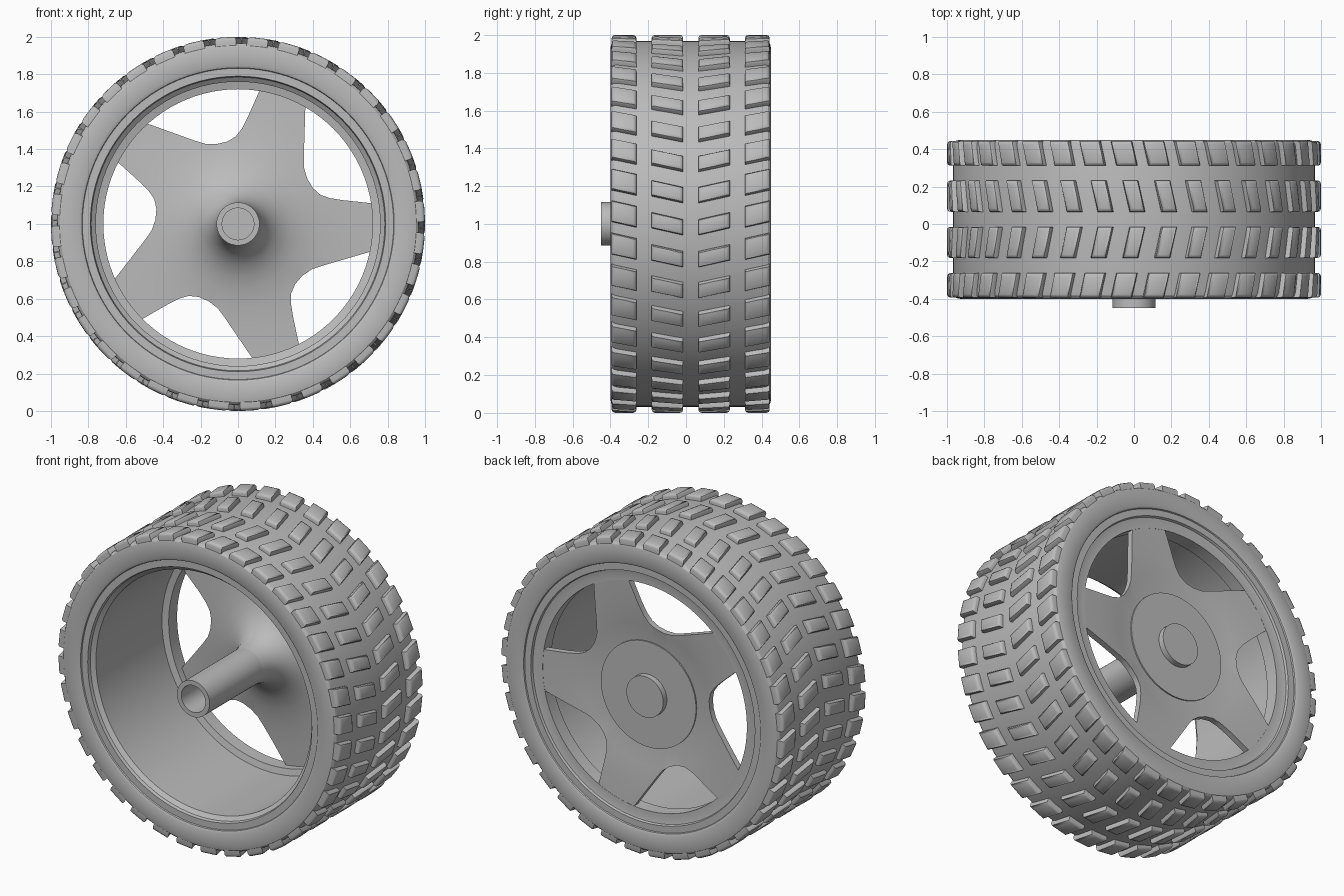
import bpy
import bmesh
from math import cos, sin, pi, radians

if "Cube" in bpy.data.objects:
    bpy.data.objects.remove(bpy.data.objects["Cube"])

grey = bpy.data.materials.new("plain_grey")
grey.use_nodes = True
grey.diffuse_color = (0.5, 0.5, 0.5, 1)
grey.node_tree.nodes["Principled BSDF"].inputs["Base Color"].default_value = (0.5, 0.5, 0.5, 1)

MID = 0.025   # middle of the tyre width
AXLE = 1.0    # axle height


def polar(r, a, y):
    return (r * cos(a), y, AXLE + r * sin(a))


def finish(name, bm):
    bmesh.ops.remove_doubles(bm, verts=bm.verts, dist=1e-5)
    bmesh.ops.recalc_face_normals(bm, faces=bm.faces)
    mesh = bpy.data.meshes.new(name)
    bm.to_mesh(mesh)
    bm.free()
    mesh.materials.append(grey)
    ob = bpy.data.objects.new(name, mesh)
    bpy.context.collection.objects.link(ob)
    return ob


def smooth(ob, angle=30):
    bpy.ops.object.select_all(action='DESELECT')
    ob.select_set(True)
    bpy.context.view_layer.objects.active = ob
    bpy.ops.object.shade_smooth_by_angle(angle=radians(angle))


def lathe(name, profile, closed=True, steps=96):
    """Spin (radius, y) points around the axle."""
    bm = bmesh.new()
    rings = [[bm.verts.new(polar(r, 2 * pi * i / steps, y)) for r, y in profile]
             for i in range(steps)]
    n = len(profile)
    for i in range(steps):
        a, b = rings[i], rings[(i + 1) % steps]
        for j in range(n if closed else n - 1):
            k = (j + 1) % n
            bm.faces.new((a[j], a[k], b[k], b[j]))
    return finish(name, bm)


def mirrored(half):
    return half + [(r, 2 * MID - y) for r, y in reversed(half)]


# Tyre carcass
smooth(lathe("tyre", mirrored([(0.8, -0.375), (0.83, -0.38), (0.835, -0.393), (0.85, -0.4),
                               (0.93, -0.4), (0.952, -0.395), (0.964, -0.383),
                               (0.968, -0.365)])))

# Rim barrel with lips and the inner ring that carries the spokes
smooth(lathe("rim", [(0.81, -0.385), (0.79, -0.385), (0.785, -0.365), (0.76, -0.345),
                     (0.76, 0.32), (0.72, 0.33), (0.72, 0.415), (0.76, 0.415),
                     (0.785, 0.42), (0.79, 0.435), (0.81, 0.435)]), 25)
for name, y, s in (("front_lip", -0.385, 1), ("back_lip", 0.435, -1)):
    smooth(lathe(name, [(0.79, y), (0.833, y), (0.833, y + s * 0.03), (0.79, y + s * 0.03)]))

# Flared spoke dish, with five swept windows cut out
dish = lathe("spokes", [(0, 0.06), (0.113, 0.06), (0.118, 0.12), (0.135, 0.18), (0.17, 0.235),
                        (0.22, 0.28), (0.28, 0.312), (0.35, 0.335), (0.45, 0.354),
                        (0.58, 0.367), (0.74, 0.375), (0.74, 0.415), (0.6, 0.407),
                        (0.45, 0.392), (0.335, 0.37), (0, 0.37)], closed=False)
window = [(0.365, 0.8), (0.36, 0.62), (0.352, 0.36), (0.353, 0.3), (0.37, 0.242),
          (0.4, 0.192), (0.44, 0.156), (0.49, 0.138), (0.56, 0.127), (0.72, 0.11),
          (0.88, 0.095), (0.8, 0.55)]
bm = bmesh.new()
for i in range(5):
    a = i * 2 * pi / 5
    pts = [(x * cos(a) - z * sin(a), AXLE + x * sin(a) + z * cos(a)) for x, z in window]
    front, back = [[bm.verts.new((x, y, z)) for x, z in pts] for y in (0.0, 0.6)]
    bm.faces.new(front)
    bm.faces.new(list(reversed(back)))
    for j in range(len(pts)):
        k = (j + 1) % len(pts)
        bm.faces.new((front[j], back[j], back[k], front[k]))
cutter = finish("window_cutter", bm)
cutter.hide_render = True
cut = dish.modifiers.new("windows", 'BOOLEAN')
cut.operation = 'DIFFERENCE'
cut.solver = 'EXACT'
cut.object = cutter
bpy.context.view_layer.objects.active = dish
bpy.ops.object.modifier_apply(modifier=cut.name)
bpy.data.objects.remove(cutter)
smooth(dish)

# Hollow axle shaft, back cap and boss
smooth(lathe("axle_shaft", [(0, -0.1), (0.085, -0.1), (0.085, -0.45), (0.115, -0.45),
                            (0.115, 0.15), (0, 0.15)], closed=False, steps=48))
smooth(lathe("back_cap", [(0, 0.3), (0.335, 0.35), (0.335, 0.378), (0, 0.378)], closed=False))
smooth(lathe("back_boss", [(0, 0.37), (0.13, 0.37), (0.13, 0.415), (0, 0.415)],
             closed=False, steps=48))

# Tread blocks: four rows in a chevron pattern
COUNT = 36
LEAN = 0.23
LAYERS = ((0.95, 0), (0.984, 0), (0.995, 0.005), (1.0, 0.018))   # radius, inset
ROWS = (("front_outer", -0.393, -0.262, 0.115), ("front_inner", -0.182, -0.015, 0.085),
        ("back_inner", 0.065, 0.232, 0.085), ("back_outer", 0.312, 0.443, 0.115))
for name, y0, y1, width in ROWS:
    bm = bmesh.new()
    for i in range(COUNT):
        layers = []
        for r, inset in LAYERS:
            w = width / 2 - inset
            ring = []
            for y, side in ((y0 + inset, -1), (y0 + inset, 1), (y1 - inset, 1), (y1 - inset, -1)):
                a = 2 * pi * i / COUNT + LEAN * (abs(y - MID) - 0.12) + side * w
                ring.append(bm.verts.new(polar(r, a, y)))
            layers.append(ring)
        for low, high in zip(layers, layers[1:]):
            for j in range(4):
                k = (j + 1) % 4
                bm.faces.new((low[j], low[k], high[k], high[j]))
        bm.faces.new(layers[-1])
        bm.faces.new(list(reversed(layers[0])))
    smooth(finish("tread_" + name, bm), 45)
